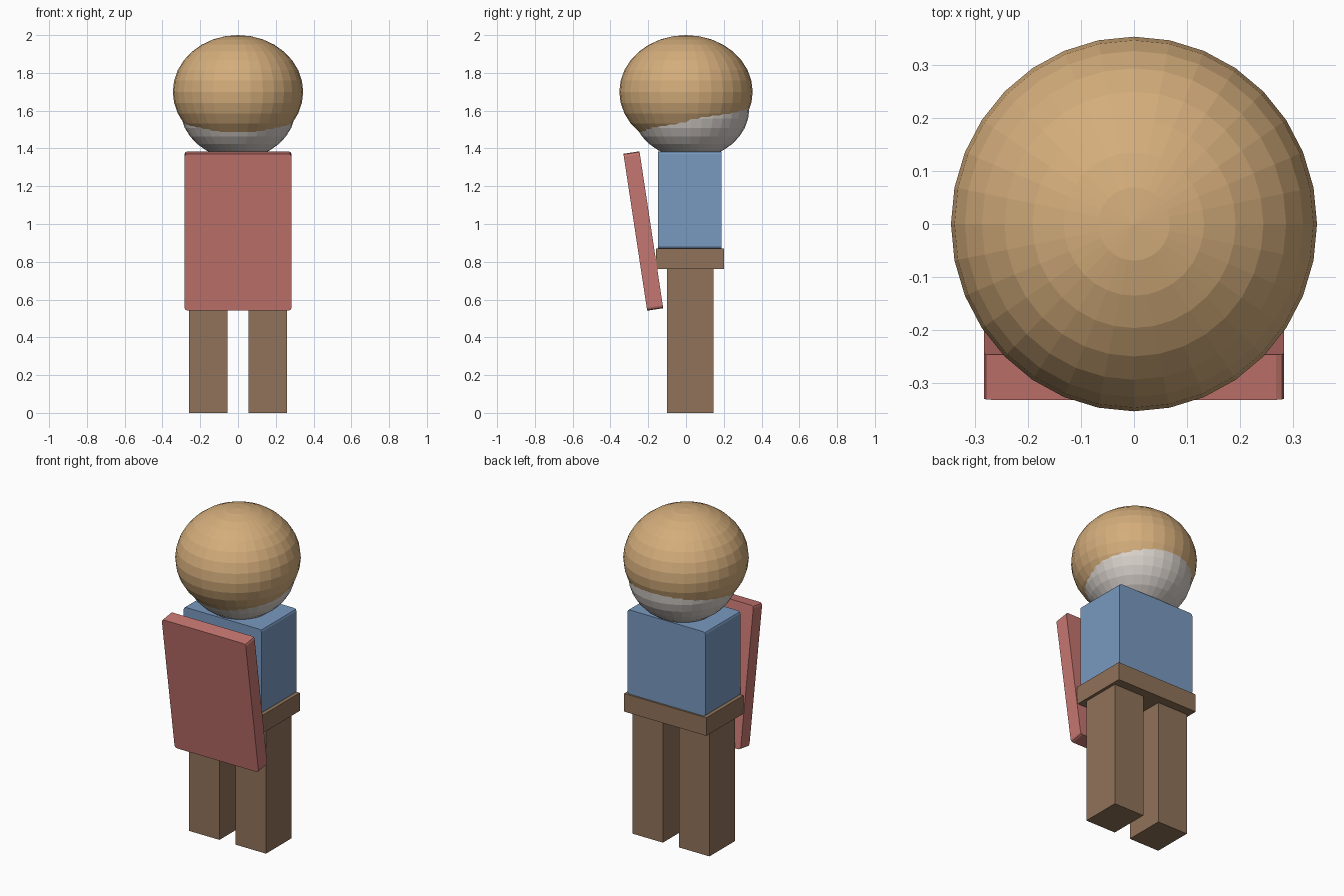
import bpy, bmesh, math

if "Cube" in bpy.data.objects:
    bpy.data.objects.remove(bpy.data.objects["Cube"])


def material(name, rgb):
    m = bpy.data.materials.new(name)
    m.diffuse_color = (*rgb, 1)
    m.use_nodes = True
    m.node_tree.nodes["Principled BSDF"].inputs["Base Color"].default_value = m.diffuse_color
    return m


TAN = material("tan", (0.66, 0.42, 0.20))
SKIN = material("pale", (0.68, 0.63, 0.59))
BLUE = material("blue", (0.19, 0.32, 0.53))
BROWN = material("brown", (0.28, 0.17, 0.10))
RED = material("red", (0.56, 0.18, 0.16))


def finish(name, bm, mat, loc):
    me = bpy.data.meshes.new(name)
    bm.to_mesh(me)
    bm.free()
    me.materials.append(mat)
    ob = bpy.data.objects.new(name, me)
    ob.location = loc
    bpy.context.collection.objects.link(ob)
    return ob


def box(name, loc, size, mat, bevel=0):
    """Box with optional small bevels on the corners seen from the front."""
    bm = bmesh.new()
    bmesh.ops.create_cube(bm, size=1)
    bmesh.ops.scale(bm, vec=size, verts=bm.verts)
    if bevel:
        depth = [e for e in bm.edges
                 if abs(e.verts[0].co.y - e.verts[1].co.y) > 1e-4]
        bmesh.ops.bevel(bm, geom=depth, offset=bevel, segments=2,
                        profile=0.5, affect='EDGES')
    return finish(name, bm, mat, loc)


def ball(name, loc, radii, mat):
    bm = bmesh.new()
    bmesh.ops.create_uvsphere(bm, u_segments=32, v_segments=16, radius=1)
    bmesh.ops.scale(bm, vec=radii, verts=bm.verts)
    return finish(name, bm, mat, loc)


# Head and the larger hair shell overlapping it
ball("head", (0, 0.025, 1.61), (0.305, 0.31, 0.264), SKIN)
ball("hair", (0, 0, 1.70), (0.345, 0.353, 0.30), TAN)

# Body
box("torso", (0, 0.02, 1.127), (0.525, 0.338, 0.515), BLUE, 0.015)
box("belt", (0, 0.021, 0.816), (0.555, 0.358, 0.11), BROWN)
for side, label in ((-1, "left"), (1, "right")):
    box(label + "_leg", (side * 0.157, 0.022, 0.381), (0.205, 0.245, 0.762), BROWN)

# Cape panel tilted away from the shoulders
cape = box("cape", (0, -0.226, 0.963), (0.566, 0.086, 0.84), RED, 0.015)
cape.rotation_euler.x = math.radians(8.6)
